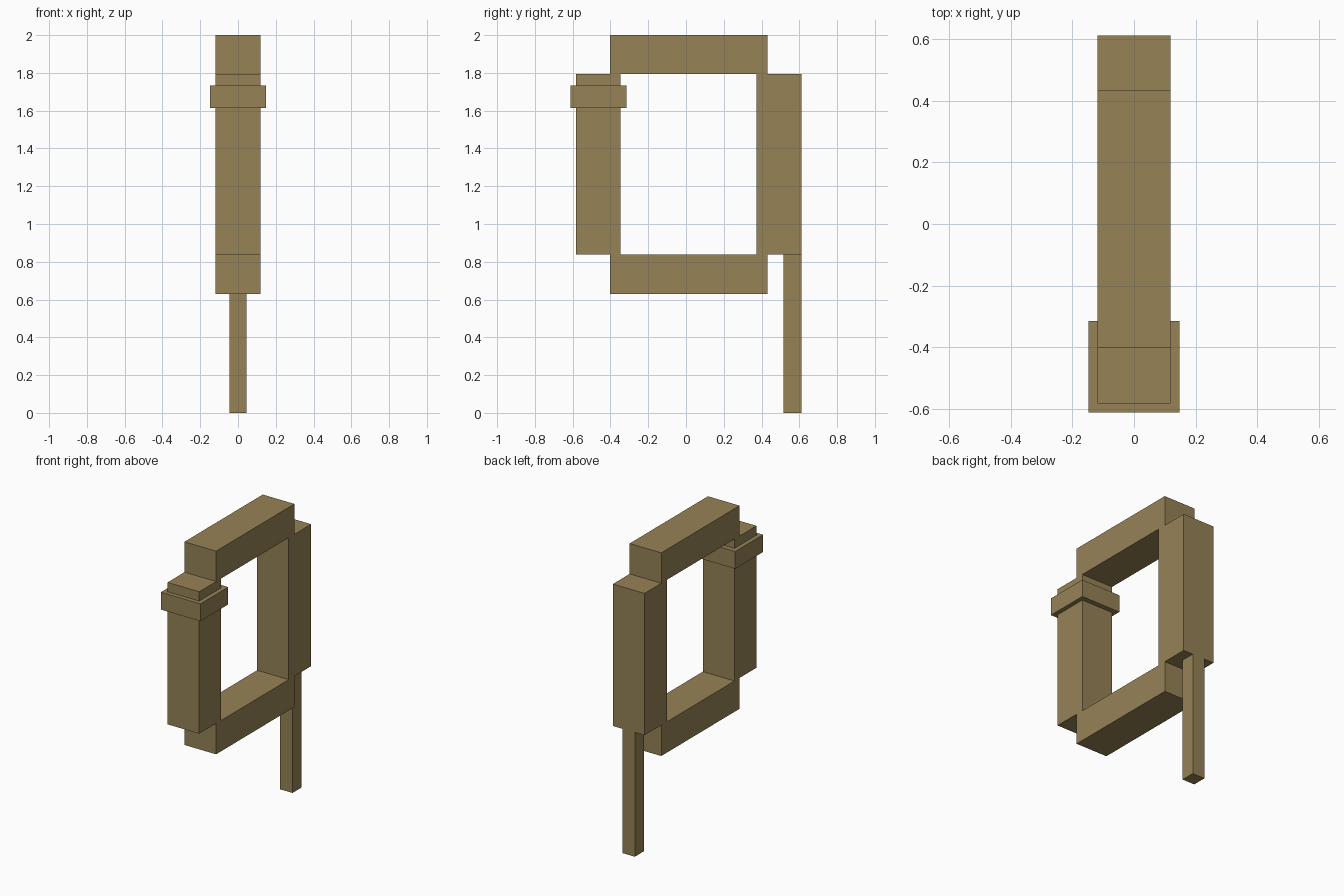
import bpy
import bmesh
from mathutils import Vector

cube = bpy.data.objects.get("Cube")
if cube:
    bpy.data.objects.remove(cube, do_unlink=True)

# Single tan colour
tan = bpy.data.materials.new("tan")
tan.use_nodes = True
color = (0.305, 0.225, 0.094, 1.0)
tan.diffuse_color = color
tan.node_tree.nodes["Principled BSDF"].inputs["Base Color"].default_value = color


def box(name, half_width, y0, y1, z0, z1):
    """Box centred on x = 0, spanning the given y and z ranges."""
    mesh = bpy.data.meshes.new(name)
    bm = bmesh.new()
    bmesh.ops.create_cube(bm, size=1)
    bmesh.ops.scale(bm, vec=(2 * half_width, y1 - y0, z1 - z0), verts=bm.verts)
    bmesh.ops.translate(bm, vec=Vector((0, (y0 + y1) / 2, (z0 + z1) / 2)), verts=bm.verts)
    bm.to_mesh(mesh)
    bm.free()
    mesh.materials.append(tan)
    obj = bpy.data.objects.new(name, mesh)
    bpy.context.collection.objects.link(obj)
    return obj


# Ring frame: two beams and two posts
FRAME = 0.118
box("top_beam", FRAME, -0.402, 0.432, 1.795, 2.0)
box("bottom_beam", FRAME, -0.402, 0.432, 0.63, 0.838)
box("front_post", FRAME, -0.582, -0.348, 0.838, 1.795)
box("back_post", FRAME, 0.372, 0.611, 0.838, 1.795)

# Collar around the front post
box("front_collar", 0.147, -0.611, -0.314, 1.615, 1.732)

# Thin stem below the back post
box("back_stem", 0.046, 0.515, 0.611, 0.0, 0.838)
